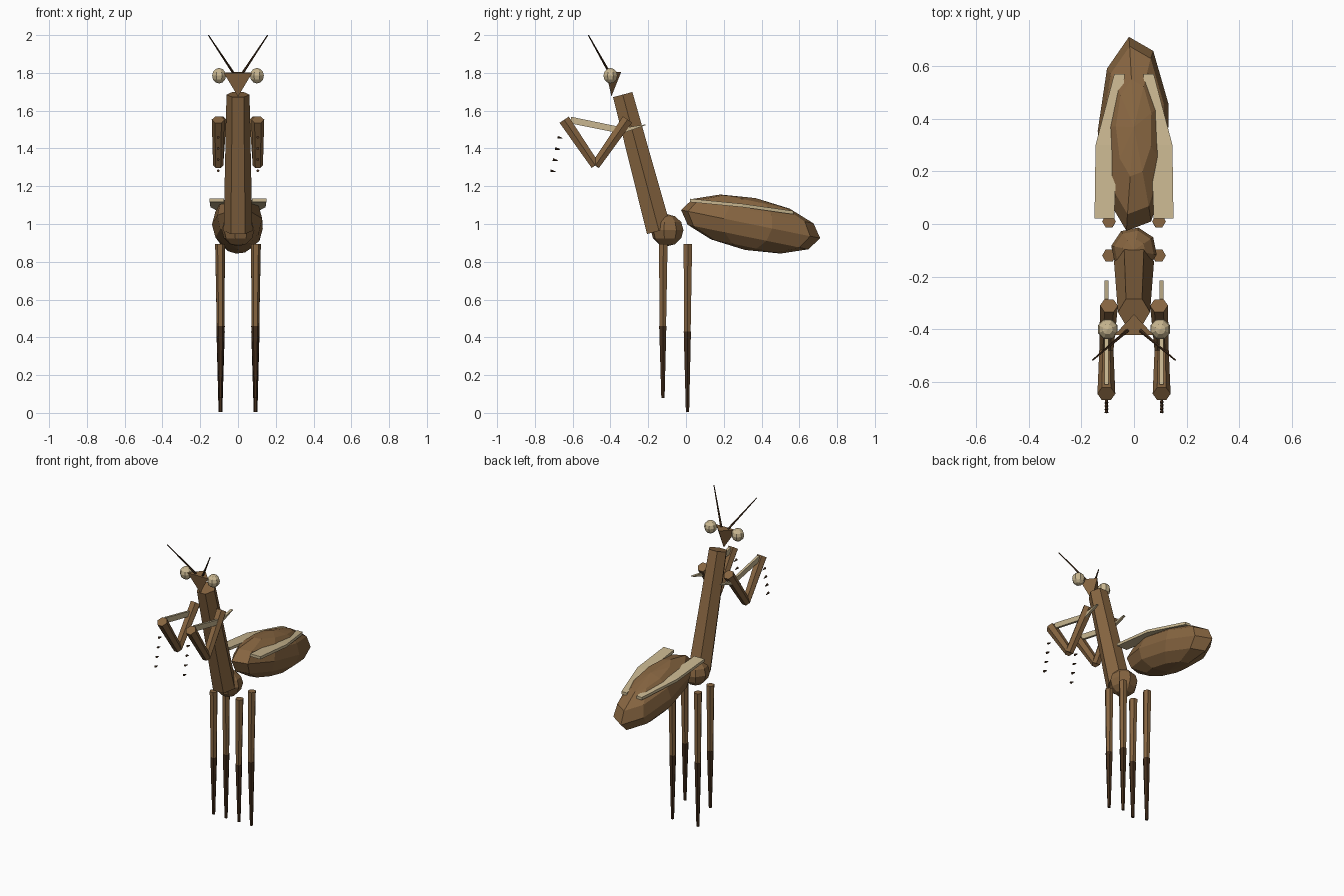
import bpy
import bmesh
from math import sin, cos, pi, radians
from mathutils import Vector, Matrix

cube = bpy.data.objects.get("Cube")
if cube:
    bpy.data.objects.remove(cube, do_unlink=True)


def material(name, colour):
    m = bpy.data.materials.new(name)
    m.use_nodes = True
    m.diffuse_color = (*colour, 1)
    bsdf = next(n for n in m.node_tree.nodes if n.type == 'BSDF_PRINCIPLED')
    bsdf.inputs["Base Color"].default_value = (*colour, 1)
    return m


BROWN = material("bark brown", (0.24, 0.13, 0.052))
DARK = material("dark brown", (0.055, 0.026, 0.011))
PALE = material("pale straw", (0.58, 0.47, 0.28))


def loft(name, rings, mat):
    """Skin a row of equal-sized point rings and cap both ends."""
    bm = bmesh.new()
    loops = [[bm.verts.new(p) for p in ring] for ring in rings]
    n = len(loops[0])
    for lo, hi in zip(loops, loops[1:]):
        for i in range(n):
            j = (i + 1) % n
            bm.faces.new((lo[i], lo[j], hi[j], hi[i]))
    bm.faces.new(loops[0])
    bm.faces.new(loops[-1])
    bmesh.ops.remove_doubles(bm, verts=bm.verts, dist=0.00005)
    bmesh.ops.recalc_face_normals(bm, faces=bm.faces)
    mesh = bpy.data.meshes.new(name)
    bm.to_mesh(mesh)
    bm.free()
    mesh.materials.append(mat)
    obj = bpy.data.objects.new(name, mesh)
    bpy.context.collection.objects.link(obj)
    return obj


def tube(name, a, b, ra, rb, mat, n=6):
    """Tapered prism from a to b."""
    a, b = Vector(a), Vector(b)
    d = (b - a).normalized()
    u = Vector((1, 0, 0))
    u = (u - d * u.dot(d)).normalized()
    v = d.cross(u)
    angles = [2 * pi * i / n for i in range(n)]
    return loft(name, [[c + r * (u * cos(t) + v * sin(t)) for t in angles]
                       for c, r in ((a, ra), (b, rb))], mat)


def ball(name, centre, size, n, bands, turn, mat, tilt=0):
    """Faceted ellipsoid with vertical poles, tilted about x."""
    rot = Matrix.Rotation(radians(tilt), 3, 'X')
    rings = []
    for k in range(bands + 1):
        lat = -pi / 2 + pi * k / bands
        r = max(cos(lat), 0.001)
        ring = []
        for i in range(n):
            t = radians(turn) + 2 * pi * i / n
            p = Vector((r * cos(t) * size[0], r * sin(t) * size[1], sin(lat) * size[2]))
            ring.append(Vector(centre) + rot @ p)
        rings.append(ring)
    return loft(name, rings, mat)


def box_ring(x0, x1, y, z, h):
    return [(x0, y, z - h), (x1, y, z - h), (x1, y, z + h), (x0, y, z + h)]


# Body
tube("thorax", (0, -0.143, 0.964), (0, -0.335, 1.685), 0.076, 0.061, BROWN)
ball("waist", (0, -0.1, 0.967), (0.088, 0.088, 0.085), 8, 6, 34, BROWN)
ball("abdomen", (0, 0.34, 1.0), (0.138, 0.382, 0.14), 9, 6, 18, BROWN, tilt=-11.5)

# Wedge head
top = [(0.075, -0.422, 1.8), (0, -0.343, 1.805), (-0.075, -0.422, 1.8)]
tip = Vector((0, -0.395, 1.675))
loft("head", [top, [tip + (Vector(p) - tip) * 0.02 for p in top]], BROWN)

for s, side in ((1, "left_"), (-1, "right_")):
    # Eye and feeler
    ball(side + "eye", (s * 0.1, -0.4, 1.785), (0.04, 0.04, 0.041), 8, 6, 22.5, PALE)
    tube(side + "antenna", (s * 0.025, -0.405, 1.8), (s * 0.157, -0.517, 2.0),
         0.007, 0.003, DARK, 5)

    # Wing case
    loft(side + "wing", [box_ring(s * x0, s * x1, y, z, 0.009) for x0, x1, y, z in
                         ((0.075, 0.15, 0.02, 1.125),
                          (0.065, 0.146, 0.3, 1.098),
                          (0.035, 0.075, 0.57, 1.06))], PALE)

    # Folded grasping arm
    x = s * 0.105
    elbow = (x, -0.48, 1.31)
    tube(side + "upper_arm", (s * 0.095, -0.31, 1.553), elbow, 0.034, 0.027, BROWN)
    tube(side + "forearm", elbow, (x, -0.645, 1.552), 0.027, 0.034, BROWN)
    loft(side + "arm_blade", [box_ring(x - 0.008, x + 0.008, y, z, h) for y, z, h in
                              ((-0.61, 1.55, 0.018), (-0.34, 1.495, 0.017))], PALE)
    loft(side + "arm_spur", [box_ring(x - 0.008, x + 0.008, y, z, h) for y, z, h in
                             ((-0.36, 1.488, 0.016), (-0.215, 1.525, 0.002))], PALE)

    # Row of spines
    for i in range(4):
        y, z = -0.667 - 0.0125 * i, 1.457 - 0.059 * i
        tube(side + "spine_%d" % (i + 1), (x, y + 0.013, z - 0.003),
             (x, y - 0.013, z + 0.002), 0.002, 0.008, DARK, 5)

    # Walking legs
    for pair, y, knee, foot in (("front_", -0.12, 0.45, 0.08), ("back_", 0.01, 0.42, 0.005)):
        name = side + pair
        tube(name + "thigh", (s * 0.095, y, 0.895), (s * 0.092, y - 0.003, knee),
             0.026, 0.02, BROWN)
        tube(name + "shin", (s * 0.092, y - 0.003, knee + 0.01), (s * 0.093, y - 0.002, foot),
             0.022, 0.01, DARK)
